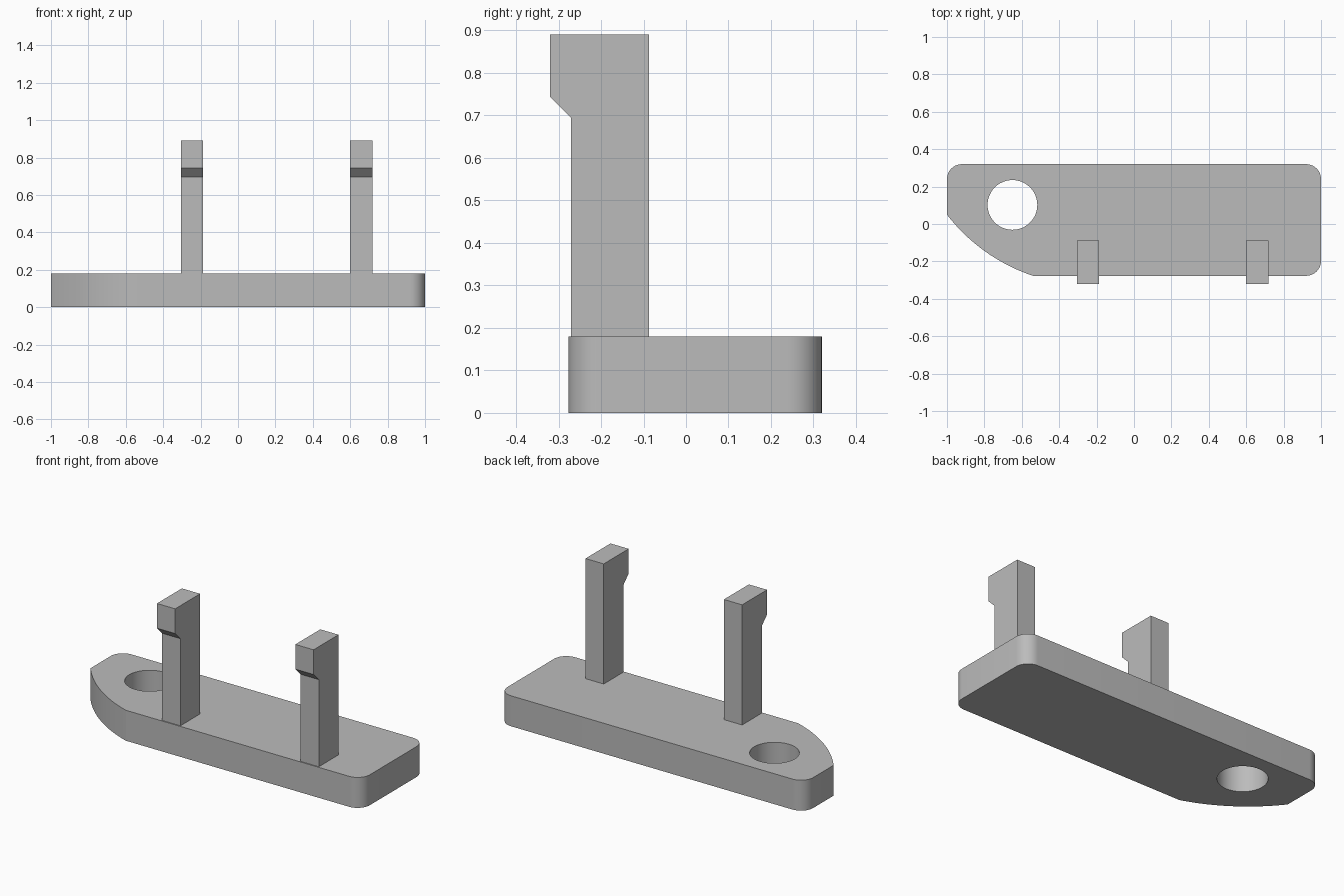
import bpy
import bmesh
from math import cos, sin, pi, radians, atan2, hypot, asin

default = bpy.data.objects.get("Cube")
if default:
    bpy.data.objects.remove(default, do_unlink=True)

# Single grey plastic
grey = bpy.data.materials.new("plain_grey")
grey.use_nodes = True
colour = (0.5, 0.5, 0.5, 1)
grey.diffuse_color = colour
grey.node_tree.nodes["Principled BSDF"].inputs["Base Color"].default_value = colour


def arc(cx, cy, r, start, end, steps):
    """Points on a circular arc, angles in degrees."""
    angles = [radians(start + (end - start) * i / steps) for i in range(steps + 1)]
    return [(cx + r * cos(a), cy + r * sin(a)) for a in angles]


def bulged(p, q, sagitta, steps):
    """Counter-clockwise arc from p to q, bulging to the right of the chord."""
    dx, dy = q[0] - p[0], q[1] - p[1]
    chord = hypot(dx, dy)
    r = chord ** 2 / (8 * sagitta) + sagitta / 2
    half = asin(chord / (2 * r))
    offset = r * cos(half) / chord
    cx = (p[0] + q[0]) / 2 - dy * offset
    cy = (p[1] + q[1]) / 2 + dx * offset
    mid = atan2(-dx, dy)
    return [(cx + r * cos(mid + half * (2 * i / steps - 1)),
             cy + r * sin(mid + half * (2 * i / steps - 1))) for i in range(steps + 1)]


def prism(name, loops, place, direction):
    """Fill closed outlines (later ones are holes) and extrude them."""
    bm = bmesh.new()
    edges = []
    for loop in loops:
        verts = [bm.verts.new(place(*p)) for p in loop]
        edges += [bm.edges.new((verts[i - 1], verts[i])) for i in range(len(verts))]
    bmesh.ops.triangle_fill(bm, edges=edges, use_beauty=True)
    out = bmesh.ops.extrude_face_region(bm, geom=bm.faces[:], use_keep_orig=True)
    moved = [g for g in out["geom"] if isinstance(g, bmesh.types.BMVert)]
    bmesh.ops.translate(bm, verts=moved, vec=direction)
    bmesh.ops.recalc_face_normals(bm, faces=bm.faces[:])
    mesh = bpy.data.meshes.new(name)
    bm.to_mesh(mesh)
    bm.free()
    mesh.materials.append(grey)
    obj = bpy.data.objects.new(name, mesh)
    bpy.context.collection.objects.link(obj)
    bpy.ops.object.select_all(action="DESELECT")
    obj.select_set(True)
    bpy.context.view_layer.objects.active = obj
    bpy.ops.object.shade_smooth_by_angle(angle=radians(15))
    return obj


# Base plate: three rounded corners, one swept corner and a round hole
front, back, r, height = -0.277, 0.32, 0.08, 0.18
outline = (bulged((-1, 0.05), (-0.54, front), 0.042, 20)
           + arc(1 - r, front + r, r, -90, 0, 10)
           + arc(1 - r, back - r, r, 0, 90, 10)
           + arc(r - 1, back - r, r, 90, 180, 10))
hole = arc(-0.65, 0.102, 0.133, 0, 360, 48)[:-1]
prism("base_plate", [outline, hole], lambda x, y: (x, y, 0), (0, 0, height))

# Two upright clips, each with a chamfered hook facing forward
clip = [(-0.087, height), (-0.087, 0.89), (-0.32, 0.89),
        (-0.32, 0.744), (-0.271, 0.695), (-0.271, height)]
for name, left in (("right_clip", -0.306), ("left_clip", 0.599)):
    prism(name, [clip], lambda y, z: (left, y, z), (0.119, 0, 0))
